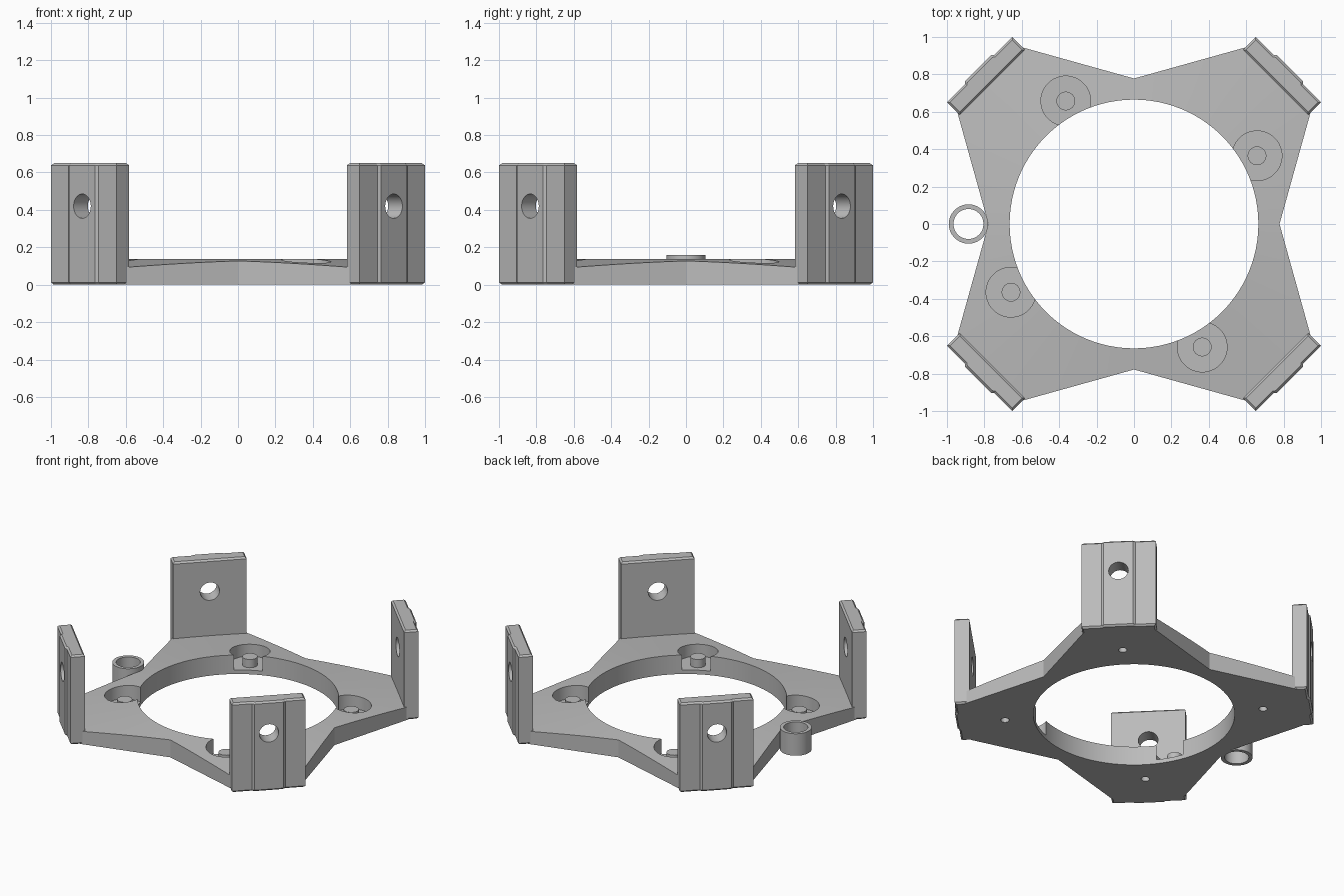
import bpy, bmesh, math
from mathutils import Matrix

cube = bpy.data.objects.get("Cube")
if cube:
    bpy.data.objects.remove(cube, do_unlink=True)

grey = bpy.data.materials.new("matte grey")
grey.use_nodes = True
colour = (0.5, 0.5, 0.5, 1)
grey.diffuse_color = colour
grey.node_tree.nodes["Principled BSDF"].inputs["Base Color"].default_value = colour


def make(name, bm):
    bmesh.ops.recalc_face_normals(bm, faces=bm.faces[:])
    mesh = bpy.data.meshes.new(name)
    bm.to_mesh(mesh)
    bm.free()
    mesh.materials.append(grey)
    ob = bpy.data.objects.new(name, mesh)
    bpy.context.collection.objects.link(ob)
    return ob


def prism(points, z0, z1):
    bm = bmesh.new()
    face = bm.faces.new([bm.verts.new((x, y, z0)) for x, y in points])
    ext = bmesh.ops.extrude_face_region(bm, geom=[face])
    top = [v for v in ext["geom"] if isinstance(v, bmesh.types.BMVert)]
    bmesh.ops.translate(bm, verts=top, vec=(0, 0, z1 - z0))
    return bm


def spin(name, profile, x=0, y=0, steps=64):
    """Revolve a closed (radius, height) profile about a vertical axis."""
    bm = bmesh.new()
    rings = []
    for i in range(steps):
        a = math.tau * i / steps
        rings.append([bm.verts.new((x + r * math.cos(a), y + r * math.sin(a), z))
                      for r, z in profile])
    n = len(profile)
    for i in range(steps):
        a, b = rings[i], rings[(i + 1) % steps]
        for j in range(n):
            k = (j + 1) % n
            bm.faces.new((a[j], b[j], b[k], a[k]))
    return make(name, bm)


def rod(name, radius, z0, z1, matrix):
    bm = bmesh.new()
    bmesh.ops.create_cone(bm, cap_ends=True, segments=40, radius1=radius,
                          radius2=radius, depth=z1 - z0,
                          matrix=matrix @ Matrix.Translation((0, 0, (z0 + z1) / 2)))
    return make(name, bm)


def select(ob):
    bpy.ops.object.select_all(action='DESELECT')
    ob.select_set(True)
    bpy.context.view_layer.objects.active = ob


def boolean(ob, cutter, operation='DIFFERENCE'):
    cutter.hide_render = True
    mod = ob.modifiers.new("cut", 'BOOLEAN')
    mod.operation, mod.solver, mod.object = operation, 'EXACT', cutter
    select(ob)
    bpy.ops.object.modifier_apply(modifier=mod.name)
    bpy.data.objects.remove(cutter, do_unlink=True)


def smooth(ob):
    select(ob)
    bpy.ops.object.shade_smooth_by_angle(angle=math.radians(25))


def polar(radius, angle):
    return radius * math.cos(angle), radius * math.sin(angle)


quarter = [k * math.pi / 2 for k in range(4)]

# Star-shaped base plate with a gently conical top and a round opening
outline = []
for a in quarter:
    outline.append(polar(0.778, a))
    for side in (-1, 1):
        outline.append(polar(math.hypot(1.1, 0.24),
                             a + math.pi / 4 + side * math.atan2(0.24, 1.1)))
plate = make("base_plate", prism(outline, 0, 0.2))
ring = spin("ring_blank", [(0.665, -0.1), (0.665, 0.138), (1.3, 0.075), (1.3, -0.1)], steps=96)
boolean(plate, ring, 'INTERSECT')

# Round pockets with a central boss, and blind holes in the underside
for a in quarter:
    x, y = polar(0.752, a + math.radians(29))
    boolean(plate, spin("pocket", [(0.05, 0.03), (0.133, 0.03), (0.133, 0.3), (0.05, 0.3)], x, y))
    boolean(plate, rod("boss_trim", 0.07, 0.09, 0.3, Matrix.Translation((x, y, 0))))
    hx, hy = polar(0.855, a + math.pi / 4)
    boolean(plate, rod("blind_hole", 0.028, -0.1, 0.07, Matrix.Translation((hx, hy, 0))))
smooth(plate)

# Upright posts with a raised outer strip, chamfered ends and a cross hole
half = [(1.07, 0.247), (1.167, 0.247), (1.167, 0.113), (1.178, 0.098)]
section = half + [(u, -t) for u, t in reversed(half)]
names = ("back_left_post", "back_right_post", "front_right_post", "front_left_post")
for name, a in zip(names, quarter):
    bm = prism(section, 0, 0.65)
    rims = [e for e in bm.edges if abs(e.verts[0].co.z - e.verts[1].co.z) < 0.001]
    bmesh.ops.bevel(bm, geom=rims, offset=0.012, segments=1, affect='EDGES')
    post = make(name, bm)
    boolean(post, rod("cross_hole", 0.065, 0.9, 1.3,
                      Matrix.Translation((0, 0, 0.42)) @ Matrix.Rotation(math.pi / 2, 4, 'Y')))
    post.data.transform(Matrix.Rotation(a + math.pi / 4, 4, 'Z'))
    smooth(post)

# Small open tube on the right side
tube = spin("side_tube", [(0.08, 0), (0.105, 0), (0.105, 0.16), (0.08, 0.16)], -0.885, 0)
smooth(tube)
